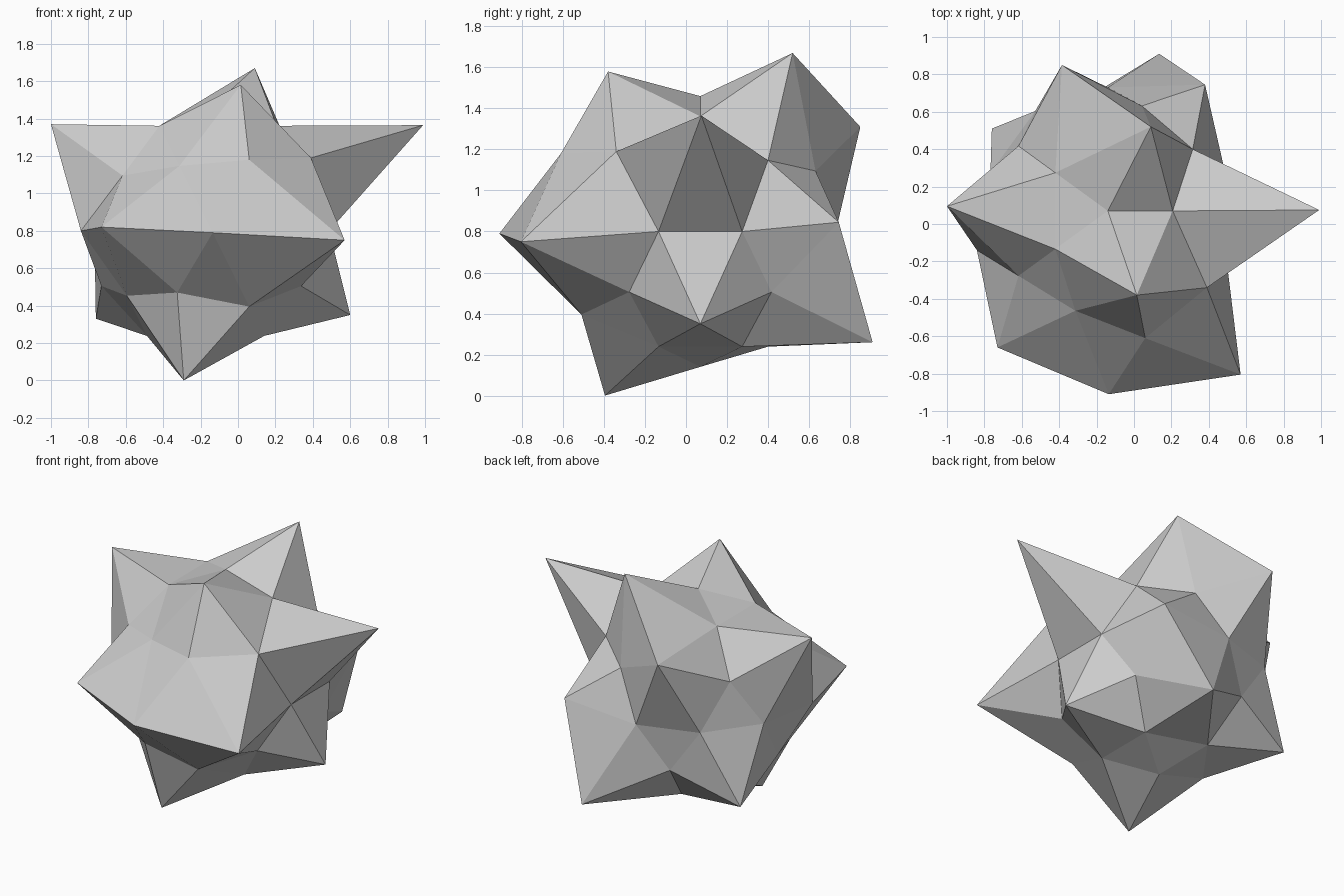
import bpy
from mathutils import Vector

CENTER = Vector((-0.14, 0.07, 0.80))
RADIUS = 0.66

# Faceted ball: 42 vertices, flat shaded
bpy.ops.mesh.primitive_ico_sphere_add(subdivisions=2, radius=RADIUS, location=(0, 0, 0))
rock = bpy.context.object
rock.name = "spiky_rock"
verts = rock.data.vertices
directions = [v.co.normalized() for v in verts]
for v in verts:
    v.co += CENTER

# Spike tips: the ball vertex lying in the same direction is pulled out to each
TIPS = [
    # upper spikes
    (0.09, 0.52, 1.67), (0.015, -0.38, 1.58), (0.99, 0.075, 1.365),
    (-0.385, 0.85, 1.31), (-1.0, 0.095, 1.37),
    (0.06, -0.61, 1.18), (0.39, -0.34, 1.19),
    # spikes around the middle
    (0.38, 0.745, 0.845), (-0.84, -0.14, 0.80), (-0.73, -0.66, 0.82),
    (-0.135, -0.91, 0.79), (0.57, -0.805, 0.75),
    # lower spikes
    (0.60, 0.07, 0.35), (0.135, 0.91, 0.26), (-0.76, 0.51, 0.33),
    (0.06, -0.51, 0.395), (-0.325, -0.52, 0.47), (-0.29, -0.395, 0.0),
]
for tip in TIPS:
    aim = (Vector(tip) - CENTER).normalized()
    nearest = max(range(len(verts)), key=lambda i: directions[i].dot(aim))
    verts[nearest].co = tip
rock.data.update()
